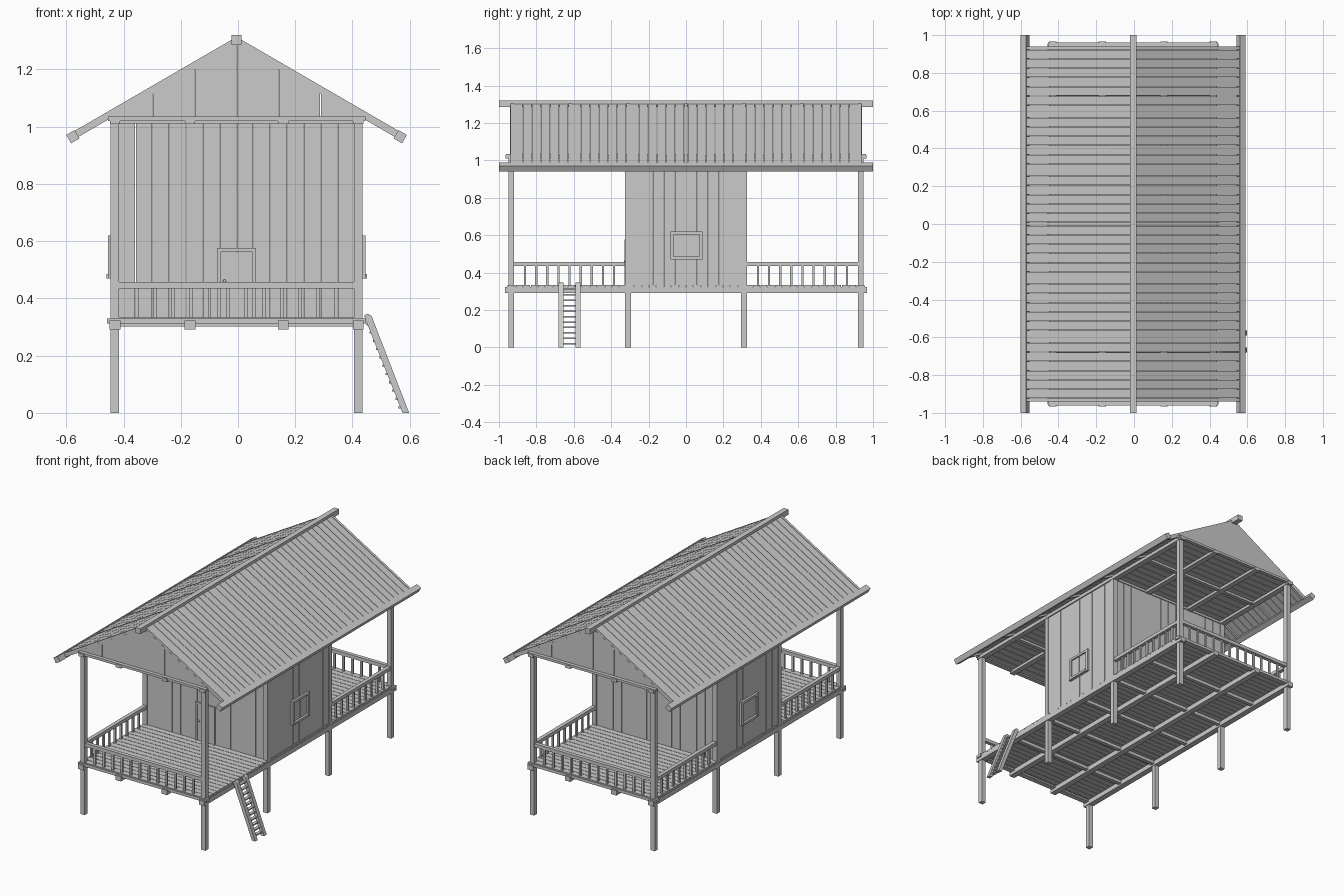
import bpy, bmesh, math
from mathutils import Matrix, Vector

if "Cube" in bpy.data.objects:
    bpy.data.objects.remove(bpy.data.objects["Cube"])

X0 = -0.005                      # the house itself sits slightly left of the ladder
SLOPE = math.atan(0.58)
PX, PY = 0.425, 0.935            # post grid


def finish(name, bm):
    bmesh.ops.recalc_face_normals(bm, faces=bm.faces)
    me = bpy.data.meshes.new(name)
    bm.to_mesh(me)
    bm.free()
    ob = bpy.data.objects.new(name, me)
    bpy.context.collection.objects.link(ob)
    return ob


def boxes(name, items):
    """items: (x0, x1, y0, y1, z0, z1) measured from the house axis"""
    bm = bmesh.new()
    for a, b, c, d, e, f in items:
        m = Matrix.Translation(((a + b) / 2 + X0, (c + d) / 2, (e + f) / 2))
        bmesh.ops.create_cube(bm, size=1, matrix=m @ Matrix.Diagonal((b - a, d - c, f - e, 1)))
    return finish(name, bm)


def tilted(name, items):
    """items: (centre, size, angle about y)"""
    bm = bmesh.new()
    for c, s, ang in items:
        m = Matrix.Translation(Vector(c) + Vector((X0, 0, 0))) @ Matrix.Rotation(ang, 4, 'Y')
        bmesh.ops.create_cube(bm, size=1, matrix=m @ Matrix.Diagonal((*s, 1)))
    return finish(name, bm)


def prisms(name, items):
    """items: (xz profile, y0, y1)"""
    bm = bmesh.new()
    for prof, y0, y1 in items:
        f = bm.faces.new([bm.verts.new((x + X0, y0, z)) for x, z in prof])
        r = bmesh.ops.extrude_face_region(bm, geom=[f])
        bmesh.ops.translate(bm, vec=(0, y1 - y0, 0),
                            verts=[v for v in r['geom'] if isinstance(v, bmesh.types.BMVert)])
    return finish(name, bm)


def split(a, b, n, gap=0.003):
    w = (b - a) / n
    return [(a + i * w + gap / 2, a + (i + 1) * w - gap / 2) for i in range(n)]


# posts
boxes("posts", [(x - .015, x + .015, y - .015, y + .015, 0, 1.02)
                for x in (-PX, PX) for y in (-PY, -.31, .31, PY)])

# floor and ceiling frames: long beams, end boards, cross joists
BEAMS = (-PX, -.163, .163, PX)
JOISTS = [i * .3117 for i in range(-2, 3)]
boxes("floor_beams", [(x - .019, x + .019, -.967, .967, .292, .322) for x in BEAMS])
boxes("floor_joists", [(-.41, .41, y - .012, y + .012, .302, .322) for y in JOISTS])
boxes("floor_end_boards", [(-.452, .452, y - .018, y + .018, .312, .33) for y in (-.938, .938)])
boxes("ceiling_beams", [(x - .018, x + .018, -.965, .965, 1.01, 1.03) for x in BEAMS])
boxes("ceiling_joists", [(-.41, .41, y - .012, y + .012, 1.012, 1.028) for y in JOISTS])
boxes("ceiling_end_boards", [(-.45, .45, y - .012, y + .012, 1.02, 1.035) for y in (-.95, .95)])

# floor and ceiling planks run across the house
boxes("floor_planks", [(-.44, .44, a, b, .322, .334) for a, b in split(-.95, .95, 48)])
boxes("ceiling_planks", [(-.44, .44, a, b, 1.027, 1.035) for a, b in split(-.938, .938, 36)])

# room walls of upright planks
for name, s in (("front_wall", -1), ("back_wall", 1)):
    boxes(name, [(a, b, s * .31 - .008, s * .31 + .008, .332, 1.02)
                 for a, b in split(-.412, .412, 14, .002)])
for name, s in (("left_wall", -1), ("right_wall", 1)):
    boxes(name, [(s * .428 - .008, s * .428 + .008, a, b, .332, 1.025)
                 for a, b in split(-.297, .297, 10, .002)])

# front door with frame and knob
boxes("door", [(-.055, .055, -.322, -.316, .334, .56)])
boxes("door_frame", [(-.068, -.056, -.328, -.316, .334, .575), (.056, .068, -.328, -.316, .334, .575),
                     (-.068, .068, -.328, -.316, .562, .576)])
bm = bmesh.new()
bmesh.ops.create_uvsphere(bm, u_segments=10, v_segments=6, radius=.006,
                          matrix=Matrix.Translation((-.047, -.327, .46)))
finish("door_knob", bm)

# shuttered windows on both sides
for name, s in (("left", -1), ("right", 1)):
    def span(lo, hi):
        return tuple(sorted((s * lo, s * hi)))
    f = span(.434, .45)
    boxes(name + "_window_frame", [(*f, -.083, -.067, .47, .62), (*f, .073, .089, .47, .62),
                                   (*f, -.067, .073, .605, .62), (*span(.434, .455), -.067, .073, .47, .485)])
    boxes(name + "_window_shutter", [(*span(.434, .441), a, b, .485, .605)
                                     for a, b in split(-.067, .073, 2)])

# railings: the right side of the front porch stays open for the ladder
rails, bars = [], []
for s in (-1, 1):
    rails.append((-.41, .41, s * PY - .012, s * PY + .012, .435, .457))
    for i in range(1, 13):
        x = -.41 + i * .82 / 13
        bars.append((x - .006, x + .006, s * PY - .006, s * PY + .006, .333, .436))
    for t in (-1, 1):
        if (s, t) == (-1, 1):
            continue
        y0, y1 = sorted((s * .325, s * .92))
        rails.append((t * PX - .012, t * PX + .012, y0, y1, .435, .457))
        for i in range(1, 10):
            y = y0 + i * (y1 - y0) / 10
            bars.append((t * PX - .006, t * PX + .006, y - .006, y + .006, .333, .436))
boxes("handrails", rails)
boxes("balusters", bars)

# roof: plank bays between rafters on each slope, eave beams and ridge beam
LEN, C, S = .655, math.cos(SLOPE), math.sin(SLOPE)


def on_slope(side, along, depth, y):
    return (side * (along * C - depth * S), y, 1.312 - along * S - depth * C)


rafter_y = [-.931 + i * 1.862 / 6 for i in range(7)]
for name, s in (("left", -1), ("right", 1)):
    planks = []
    for y0, y1 in zip(rafter_y, rafter_y[1:]):
        for a, b in split(y0 + .008, y1 - .008, 6):
            planks.append((on_slope(s, LEN / 2, .006, (a + b) / 2), (LEN, b - a, .012), s * SLOPE))
    tilted(name + "_roof_planks", planks)
    tilted(name + "_rafters", [(on_slope(s, LEN / 2, .011, y), (LEN, .016, .025), s * SLOPE)
                               for y in rafter_y])
    tilted(name + "_eave_beam", [((s * .572, 0, .965), (.034, 2, .034), s * SLOPE)])
boxes("ridge_beam", [(-.017, .017, -1, 1, 1.286, 1.32)])

# gable ends of upright boards following the slope


def roof_z(x):
    return 1.297 - .58 * abs(x)


gables = []
for y in (-.934, .934):
    for a, b in split(-.44, .44, 6, .002):
        gables.append(([(a, 1.03), (b, 1.03), (b, roof_z(b)), (a, roof_z(a))], y - .006, y + .006))
prisms("gable_boards", gables)

# ladder: two stringers and rungs
stringer = [(.58, 0), (.603, 0), (.472, .338), (.459, .347), (.447, .341), (.447, .335)]
prisms("ladder_stringers", [(stringer, y - .013, y + .013) for y in (-.668, -.578)])
boxes("ladder_rungs", [(x - .01, x + .01, -.66, -.585, z - .004, z + .004)
                       for z, x in ((.02 + i * .029, .584 - (.02 + i * .029) * .388) for i in range(11))])
